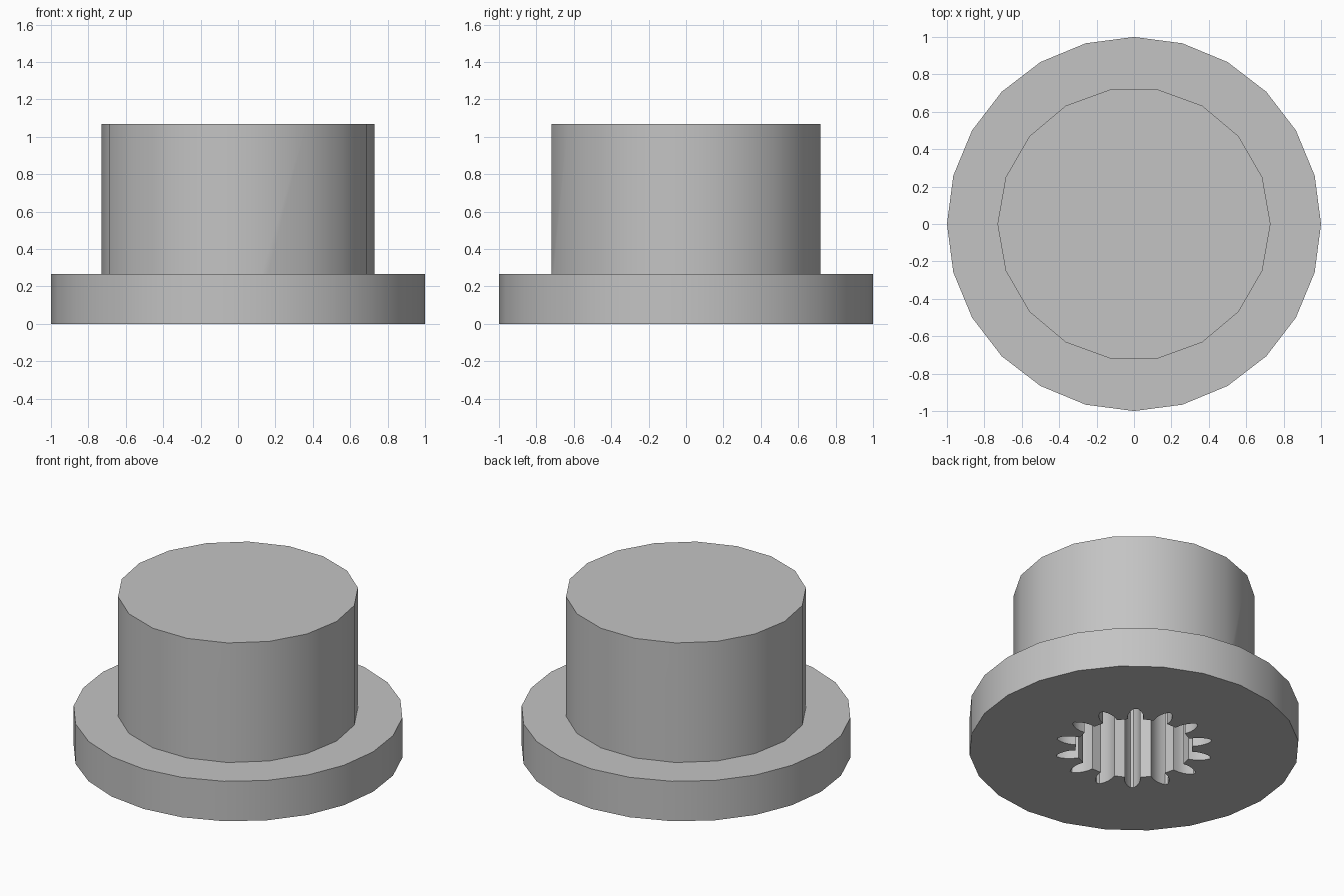
import bpy
import bmesh
from math import cos, sin, pi, radians

FLANGE_H, TOTAL_H, CAVITY_H = 0.267, 1.067, 0.8
TEETH = 14

cube = bpy.data.objects.get("Cube")
if cube:
    bpy.data.objects.remove(cube, do_unlink=True)

grey = bpy.data.materials.new("plain_grey")
grey.use_nodes = True
colour = (0.55, 0.55, 0.55, 1)
grey.diffuse_color = colour
grey.node_tree.nodes["Principled BSDF"].inputs["Base Color"].default_value = colour


def circle(radius, sides):
    return [(radius * cos(2 * pi * i / sides), radius * sin(2 * pi * i / sides))
            for i in range(sides)]


def prism(name, outline, bottom, top):
    """Extrude a closed outline upward into a solid."""
    bm = bmesh.new()
    base = bm.faces.new([bm.verts.new((x, y, bottom)) for x, y in outline])
    new = bmesh.ops.extrude_face_region(bm, geom=[base], use_keep_orig=True)["geom"]
    for v in new:
        if isinstance(v, bmesh.types.BMVert):
            v.co.z = top
    bmesh.ops.recalc_face_normals(bm, faces=bm.faces)
    mesh = bpy.data.meshes.new(name)
    bm.to_mesh(mesh)
    bm.free()
    mesh.materials.append(grey)
    obj = bpy.data.objects.new(name, mesh)
    bpy.context.collection.objects.link(obj)
    return obj


def combine(target, other, operation):
    """Apply a boolean and discard the helper solid."""
    mod = target.modifiers.new(operation.lower(), "BOOLEAN")
    mod.object, mod.operation, mod.solver = other, operation, "EXACT"
    bpy.ops.object.select_all(action="DESELECT")
    bpy.context.view_layer.objects.active = target
    target.select_set(True)
    bpy.ops.object.modifier_apply(modifier=mod.name)
    bpy.data.objects.remove(other, do_unlink=True)


# Half of one rounded tooth: distance from the axis and half width
flank = [(0.352, 0.046), (0.39, 0.048), (0.425, 0.041), (0.455, 0.028), (0.478, 0.010)]
tooth = [(r, -w) for r, w in flank] + [(r, w) for r, w in reversed(flank)]
spline = []
for i in range(TEETH):
    a = 2 * pi * i / TEETH
    spline += [(x * cos(a) - y * sin(a), x * sin(a) + y * cos(a)) for x, y in tooth]

# Wide flange with a narrower boss on top, one solid
body = prism("flanged_cap", circle(1.0, 24), 0, FLANGE_H)
boss = prism("boss", circle(0.73, 18), FLANGE_H / 2, TOTAL_H)
combine(body, boss, "UNION")

# Toothed blind socket in the underside
socket = prism("socket_cutter", spline, -0.1, CAVITY_H)
socket.hide_render = True
combine(body, socket, "DIFFERENCE")

bpy.ops.object.shade_smooth_by_angle(angle=radians(30))
